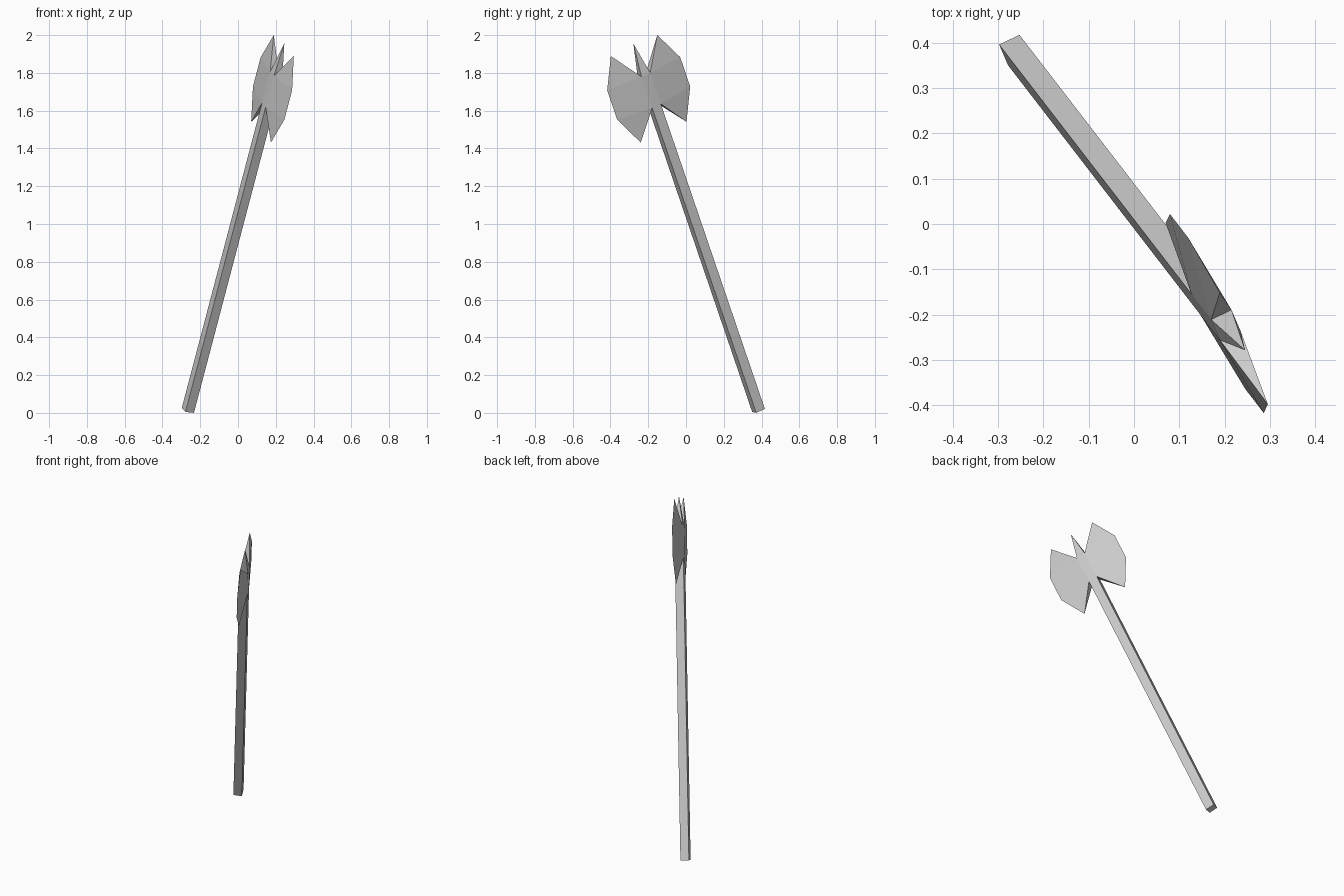
import bpy, bmesh
from mathutils import Vector, Matrix

cube = bpy.data.objects.get("Cube")
if cube:
    bpy.data.objects.remove(cube, do_unlink=True)

grey = bpy.data.materials.new("plain_grey")
grey.use_nodes = True
colour = (0.6, 0.6, 0.6, 1)
grey.diffuse_color = colour
grey.node_tree.nodes["Principled BSDF"].inputs["Base Color"].default_value = colour

# Leaning frame: local x across the blades, y through the thickness, z up the shaft
up = Vector((0.2416, -0.3134, 0.9187)).normalized()
across = Vector((0.366, -0.849, -0.382))
across = (across - up * across.dot(up)).normalized()
through = up.cross(across)
frame = Matrix((across, through, up)).transposed().to_4x4()
frame.translation = (-0.2655, 0.384, 0.013)

HALF_W, HALF_T = 0.027, 0.025
LOW, HIGH = 1.758, 1.938      # span of the blade sockets


def make(name, bm):
    bmesh.ops.recalc_face_normals(bm, faces=bm.faces)
    mesh = bpy.data.meshes.new(name)
    bm.to_mesh(mesh)
    bm.free()
    mesh.materials.append(grey)
    obj = bpy.data.objects.new(name, mesh)
    obj.matrix_world = frame
    bpy.context.collection.objects.link(obj)


def ring(bm, z):
    return [bm.verts.new((sx * HALF_W, sy * HALF_T, z))
            for sx, sy in ((-1, -1), (1, -1), (1, 1), (-1, 1))]


# Square shaft drawn out into a pointed top spike
bm = bmesh.new()
foot, neck = ring(bm, 0), ring(bm, HIGH)
tip = bm.verts.new((0, 0, 2.115))
bm.faces.new(foot)
for i in range(4):
    j = (i + 1) % 4
    bm.faces.new((foot[i], foot[j], neck[j], neck[i]))
    bm.faces.new((neck[i], neck[j], tip))
make("shaft_and_spike", bm)

# Wedge blades, thick at the shaft and thin at the cutting edge
edge = ((0.145, 2.103), (0.228, 1.941), (0.228, 1.772), (0.143, 1.604))
for name, side in (("left_blade", 1), ("right_blade", -1)):
    bm = bmesh.new()
    rim = [bm.verts.new((side * x, 0, z)) for x, z in edge]
    tops, bottoms = [[bm.verts.new((side * HALF_W, s * HALF_T, z)) for s in (-1, 1)]
                     for z in (HIGH, LOW)]
    for top, bottom in zip(tops, bottoms):
        bm.faces.new((top, rim[0], rim[1]))
        bm.faces.new((top, rim[1], rim[2], bottom))
        bm.faces.new((bottom, rim[2], rim[3]))
    bm.faces.new((*tops, rim[0]))
    bm.faces.new((*bottoms, rim[3]))
    make(name, bm)
